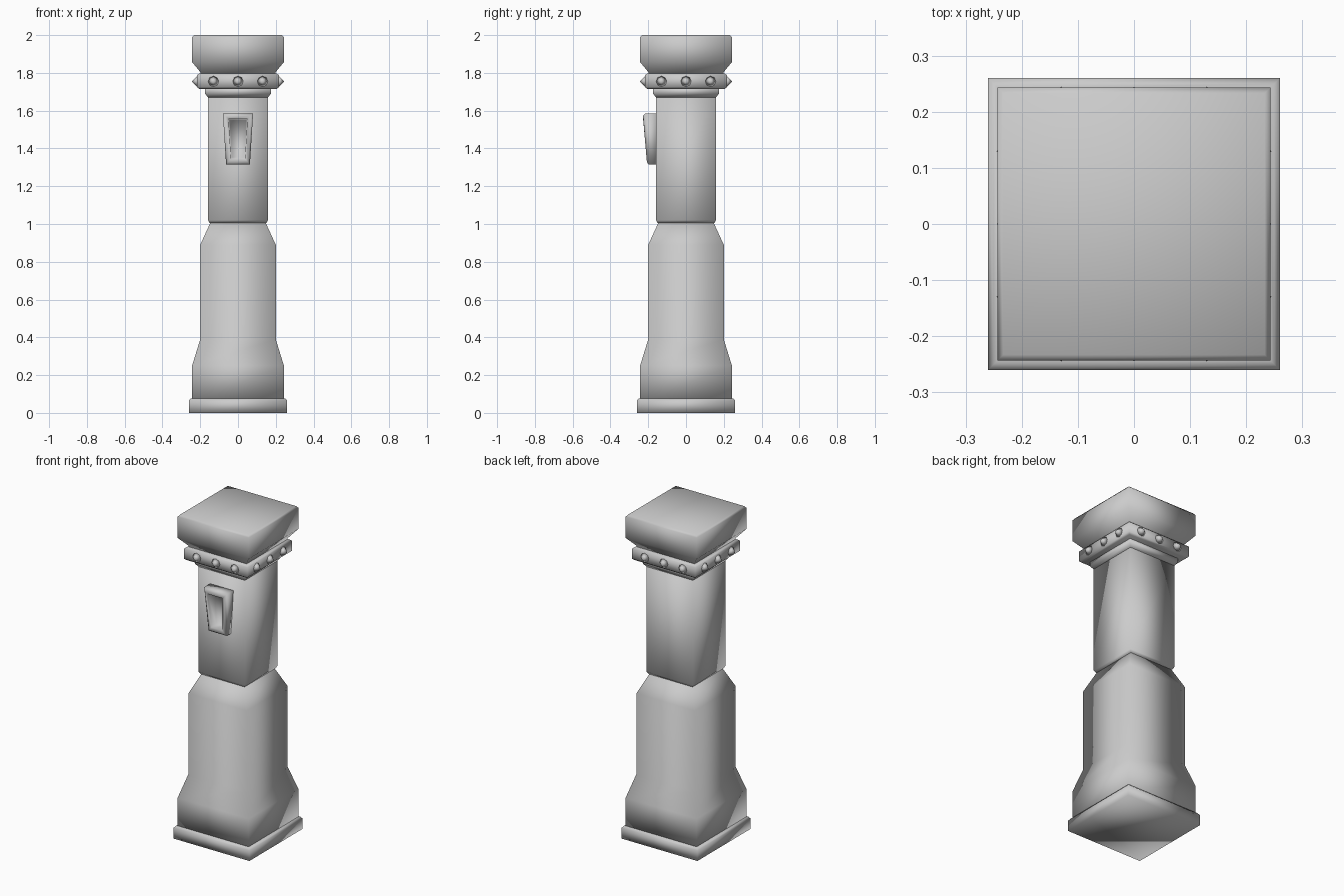
import bpy, bmesh, math
from mathutils import Matrix, Vector

cube = bpy.data.objects.get("Cube")
if cube:
    bpy.data.objects.remove(cube, do_unlink=True)

stone = bpy.data.materials.new("grey stone")
stone.use_nodes = True
GREY = (0.6, 0.6, 0.6, 1)
stone.diffuse_color = GREY
stone.node_tree.nodes["Principled BSDF"].inputs["Base Color"].default_value = GREY


def finish(name, bm):
    bmesh.ops.recalc_face_normals(bm, faces=bm.faces[:])
    for f in bm.faces:
        f.smooth = True
    mesh = bpy.data.meshes.new(name)
    bm.to_mesh(mesh)
    bm.free()
    mesh.materials.append(stone)
    ob = bpy.data.objects.new(name, mesh)
    bpy.context.collection.objects.link(ob)
    return ob


def stack(name, loops):
    """Skin a list of four-cornered loops and close both ends."""
    bm = bmesh.new()
    rings = [[bm.verts.new(p) for p in loop] for loop in loops]
    for a, b in zip(rings, rings[1:]):
        for i in range(4):
            j = (i + 1) % 4
            bm.faces.new((a[i], a[j], b[j], b[i]))
    bm.faces.new(rings[0])
    bm.faces.new(rings[-1])
    return finish(name, bm)


def square(r, z):
    return [(-r, -r, z), (r, -r, z), (r, r, z), (-r, r, z)]


def square_stack(name, profile):
    return stack(name, [square(r, z) for r, z in profile])


# Square masonry sections, each given as (half width, height)
square_stack("plinth", [(0.26, 0), (0.26, 0.065), (0.25, 0.077), (0.24, 0.077)])
square_stack("lower_body", [(0.243, 0.06), (0.243, 0.25), (0.2, 0.39),
                            (0.2, 0.89), (0.145, 1.01)])
square_stack("shaft", [(0.15, 1.005), (0.159, 1.02), (0.159, 1.69)])
square_stack("neck_moulding", [(0.159, 1.67), (0.174, 1.69), (0.174, 1.72)])
square_stack("collar", [(0.205, 1.715), (0.217, 1.725), (0.217, 1.787), (0.205, 1.797)])
square_stack("capital", [(0.195, 1.79), (0.2, 1.805), (0.243, 1.857),
                         (0.243, 1.988), (0.233, 2.0)])

# Pointed studs around the collar, three to a side
bm = bmesh.new()
for side in range(4):
    turn = Matrix.Rotation(side * math.pi / 2, 4, "Z")
    for x in (-0.13, 0, 0.13):
        place = turn @ Matrix.Translation((x, -0.23, 1.755)) @ Matrix.Rotation(math.pi / 2, 4, "X")
        bmesh.ops.create_cone(bm, cap_ends=True, segments=8, radius1=0.03,
                              radius2=0, depth=0.03, matrix=place)
finish("collar_studs", bm)


# Tapered window frame with a recess, leaning back toward its foot
def trapezoid(top, bottom, z_top, z_bottom, y_top, y_bottom):
    return [(-bottom, y_bottom, z_bottom), (bottom, y_bottom, z_bottom),
            (top, y_top, z_top), (-top, y_top, z_top)]


stack("window_frame", [
    trapezoid(0.08, 0.063, 1.586, 1.315, -0.15, -0.15),
    trapezoid(0.08, 0.063, 1.586, 1.315, -0.216, -0.197),
    trapezoid(0.069, 0.053, 1.574, 1.327, -0.227, -0.207),
    trapezoid(0.05, 0.037, 1.556, 1.345, -0.227, -0.207),
    trapezoid(0.043, 0.033, 1.55, 1.352, -0.165, -0.165),
])
